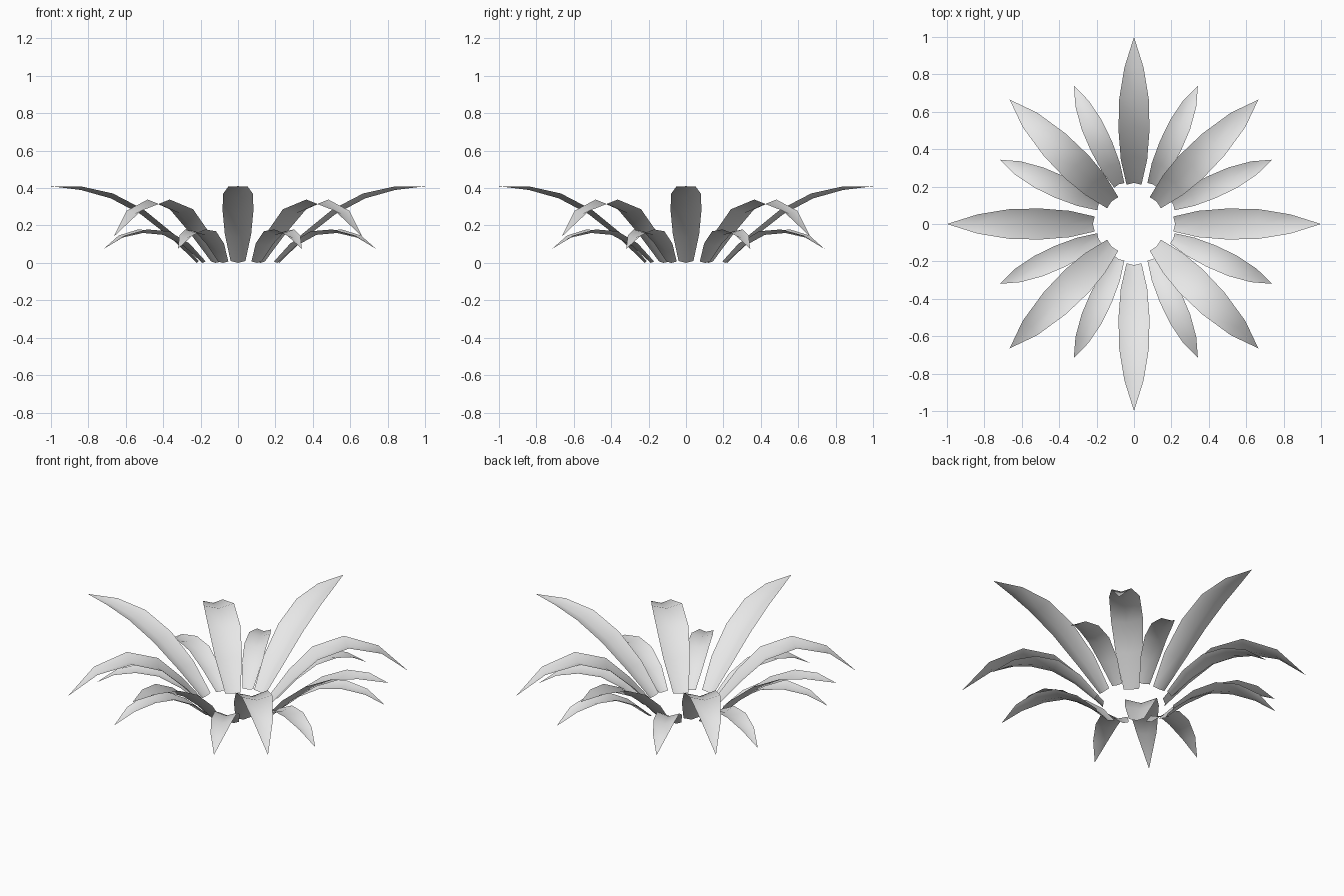
import bpy, bmesh, math
from mathutils import Vector, Matrix

cube = bpy.data.objects.get("Cube")
if cube:
    bpy.data.objects.remove(cube, do_unlink=True)

leaf_mat = bpy.data.materials.new("pale_grey")
leaf_mat.use_nodes = True
leaf_mat.diffuse_color = (0.8, 0.8, 0.8, 1)
leaf_mat.node_tree.nodes["Principled BSDF"].inputs["Base Color"].default_value = (0.8, 0.8, 0.8, 1)

# half width of a leaf along its length, as a share of the widest part
TAPER = (0.48, 0.85, 1.0, 0.95, 0.62, 0.0)


def make_leaf(name, midrib, half_width, cup, angle, centre=(0, 0)):
    """Thin cupped blade: midrib is a list of (radius, height)."""
    bm = bmesh.new()
    rib = [Vector((r, 0, z)) for r, z in midrib]
    rows = []
    for i, (point, share) in enumerate(zip(rib, TAPER)):
        if share == 0:
            rows.append([bm.verts.new(point)])
            continue
        along = (rib[min(i + 1, len(rib) - 1)] - rib[max(i - 1, 0)]).normalized()
        lift = along.cross(Vector((0, 1, 0))) * -cup * share
        if lift.z < 0:
            lift.negate()
        side = Vector((0, half_width * share, 0))
        rows.append([bm.verts.new(p) for p in (point - side + lift, point, point + side + lift)])
    for a, b in zip(rows, rows[1:]):
        for k in range(2):
            if len(b) == 1:
                bm.faces.new((a[k], b[0], a[k + 1]))
            else:
                bm.faces.new((a[k], b[k], b[k + 1], a[k + 1]))
    place = Matrix.Translation((*centre, 0)) @ Matrix.Rotation(math.radians(angle), 4, "Z")
    bmesh.ops.transform(bm, matrix=place, verts=bm.verts)
    mesh = bpy.data.meshes.new(name)
    bm.to_mesh(mesh)
    bm.free()
    mesh.materials.append(leaf_mat)
    mesh.shade_smooth()
    obj = bpy.data.objects.new(name, mesh)
    bpy.context.collection.objects.link(obj)


LONG = [(0.22, 0.0), (0.36, 0.135), (0.52, 0.26), (0.68, 0.345), (0.84, 0.39), (1.0, 0.41)]
BROAD = [(0.17, 0.0), (0.31, 0.15), (0.44, 0.265), (0.60, 0.315), (0.78, 0.265), (0.94, 0.14)]
SMALL = [(0.22, 0.0), (0.33, 0.09), (0.45, 0.15), (0.57, 0.16), (0.69, 0.135), (0.80, 0.075)]

for n in range(4):
    turn = n * 90
    # long rising leaves, broad arching leaves, and a small pair beside each broad one
    make_leaf(f"long_leaf_{n + 1}", LONG, 0.083, 0.03, turn)
    make_leaf(f"broad_leaf_{n + 1}", BROAD, 0.088, 0.025, turn + 45)
    for side, lean in (("a", 24.5), ("b", 65.5)):
        make_leaf(f"small_leaf_{n + 1}{side}", SMALL, 0.062, 0.02, turn + lean, (0.01, 0.012))
